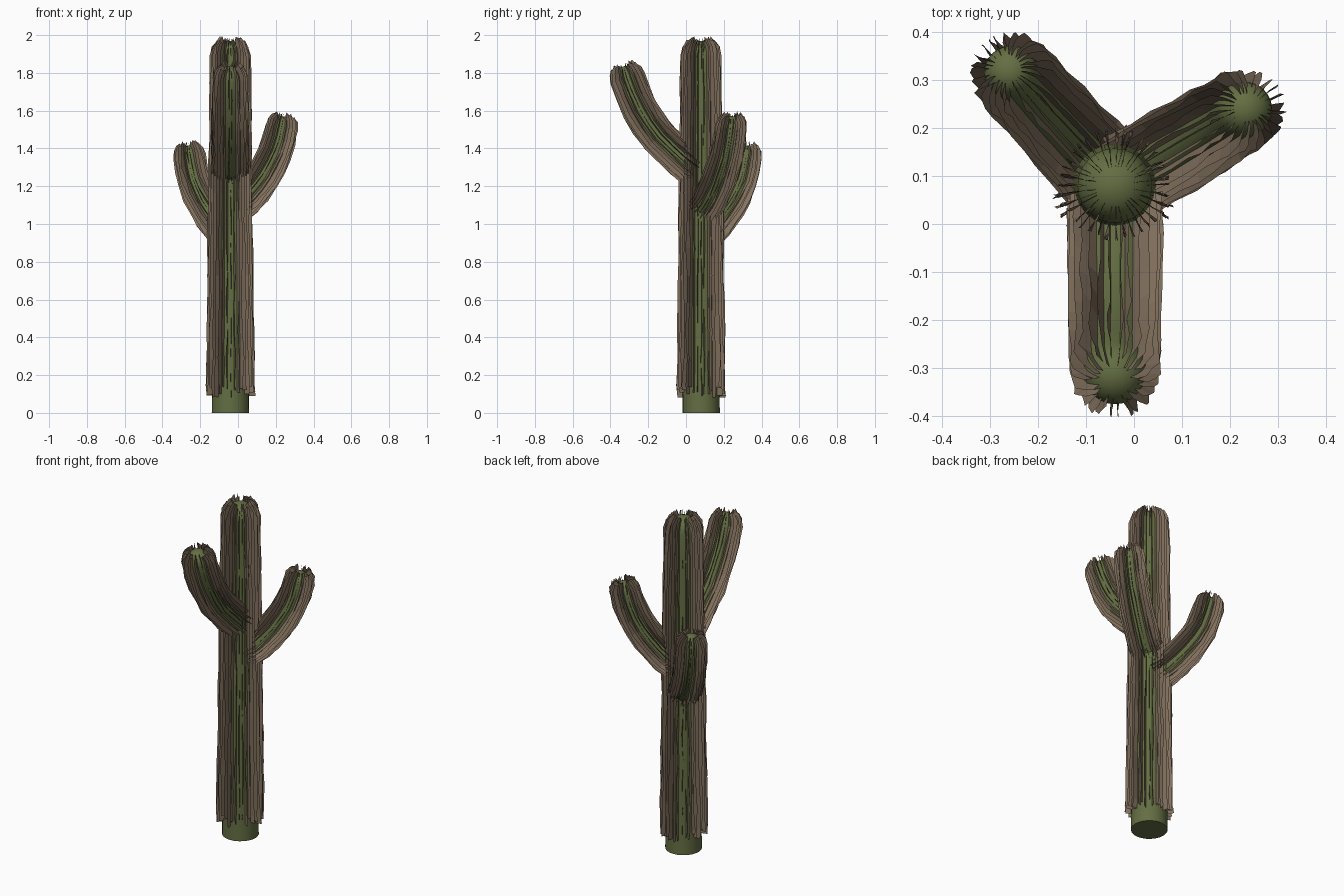
import bpy, bmesh, math, random
from mathutils import Vector

if "Cube" in bpy.data.objects:
    bpy.data.objects.remove(bpy.data.objects["Cube"])

random.seed(7)
TRUNK = Vector((-0.04, 0.08, 0.0))


def material(name, rgb):
    m = bpy.data.materials.new(name)
    m.diffuse_color = (*rgb, 1)
    m.use_nodes = True
    m.node_tree.nodes["Principled BSDF"].inputs["Base Color"].default_value = m.diffuse_color
    return m


GREEN = material("cactus green", (0.125, 0.155, 0.055))
BROWN = material("spine brown", (0.225, 0.165, 0.112))


def finish(bm, name, mat):
    me = bpy.data.meshes.new(name)
    bm.to_mesh(me)
    bm.free()
    me.materials.append(mat)
    ob = bpy.data.objects.new(name, me)
    bpy.context.collection.objects.link(ob)
    return ob


def smooth_path(pts, n=8):
    """Catmull-Rom curve through the points."""
    p = [pts[0] * 2 - pts[1]] + pts + [pts[-1] * 2 - pts[-2]]
    out = []
    for i in range(1, len(p) - 2):
        a, b, c, d = p[i - 1:i + 3]
        for k in range(n):
            t = k / n
            out.append(0.5 * (2 * b + (c - a) * t + (2 * a - 5 * b + 4 * c - d) * t * t
                              + (3 * b - a - 3 * c + d) * t ** 3))
    return out + [pts[-1]]


def branch(name, pts, side, r0, r1, steps, fins, depth, start):
    """Round-tipped green core along a path, covered with thin radial spine fins."""
    path = smooth_path(pts)
    dist = [0.0]
    for a, b in zip(path, path[1:]):
        dist.append(dist[-1] + (b - a).length)
    total = dist[-1]

    def at(s):
        i = max(j for j in range(len(path) - 1) if dist[j] <= s + 1e-9)
        t = (path[i + 1] - path[i]).normalized()
        return path[i] + t * (s - dist[i]), t

    # stations: arc length, radius, lean of the surface normal toward the tip
    body = total - r1
    stations = [(body * i / steps, r0 + (r1 - r0) * i / steps, 0.0) for i in range(steps + 1)]
    for deg in (25, 45, 60, 75):
        e = math.radians(deg)
        stations.append((body + r1 * math.sin(e), r1 * math.cos(e), e))

    def place(k, ang, lift, extra=0.0):
        s, r, e = stations[k]
        c, t = at(s + extra)
        u = side.cross(t)
        radial = side * math.cos(ang) + u * math.sin(ang)
        return c + radial * (r + lift * math.cos(e)) + t * lift * math.sin(e)

    # core
    bm = bmesh.new()
    n = 24
    rings = [[bm.verts.new(place(k, math.tau * j / n, 0)) for j in range(n)]
             for k in range(len(stations))]
    for a, b in zip(rings, rings[1:]):
        for j in range(n):
            bm.faces.new((a[j], a[(j + 1) % n], b[(j + 1) % n], b[j])).smooth = True
    bm.faces.new(rings[0][::-1])
    apex = bm.verts.new(path[-1])
    for j in range(n):
        bm.faces.new((rings[-1][j], rings[-1][(j + 1) % n], apex)).smooth = True
    finish(bm, name + "_core", GREEN)

    # spine fins with ragged edges and ends
    bm = bmesh.new()
    last = len(stations) - 2
    for f in range(fins):
        ang = math.tau * (f + random.uniform(-0.25, 0.25)) / fins
        shift = start + random.uniform(-0.025, 0.035) if start else 0.0
        end = last - random.choice((0, 0, 1))
        prev = None
        for k in range(end + 1):
            extra = shift if k == 0 else 0.0
            wob = ang + random.uniform(-0.045, 0.045)
            d = depth * random.uniform(0.8, 1.15)
            if k == end:
                d = depth * random.uniform(0.6, 1.3)
            inner = bm.verts.new(place(k, ang, -0.006, extra))
            outer = bm.verts.new(place(k, wob, d, extra))
            if prev:
                bm.faces.new((prev[0], prev[1], outer, inner))
            prev = (inner, outer)
    finish(bm, name + "_spines", BROWN)


# trunk
branch("trunk", [TRUNK + Vector((0, 0, z)) for z in (0, 0.65, 1.3, 1.97)],
       Vector((1, 0, 0)), 0.099, 0.078, 13, 36, 0.031, 0.105)

# arms: horizontal reach and height along each centre line
ARMS = {
    "front_arm": ((0, -1), 0.071, 0.066, [(0.03, 1.28), (0.13, 1.37), (0.24, 1.48),
                                          (0.33, 1.62), (0.38, 1.74), (0.41, 1.835)]),
    "right_arm": ((0.28, 0.165), 0.068, 0.058, [(0.03, 1.09), (0.10, 1.14), (0.19, 1.24),
                                                (0.265, 1.36), (0.305, 1.47), (0.325, 1.57)]),
    "left_arm": ((-0.225, 0.245), 0.068, 0.056, [(0.03, 0.95), (0.10, 1.00), (0.19, 1.09),
                                                 (0.27, 1.20), (0.31, 1.31), (0.333, 1.415)]),
}
for name, (direction, r0, r1, line) in ARMS.items():
    d = Vector((*direction, 0)).normalized()
    pts = [TRUNK + d * r + Vector((0, 0, z)) for r, z in line]
    branch(name, pts, Vector((-d.y, d.x, 0)), r0, r1, 7, 26, 0.029, 0.0)
